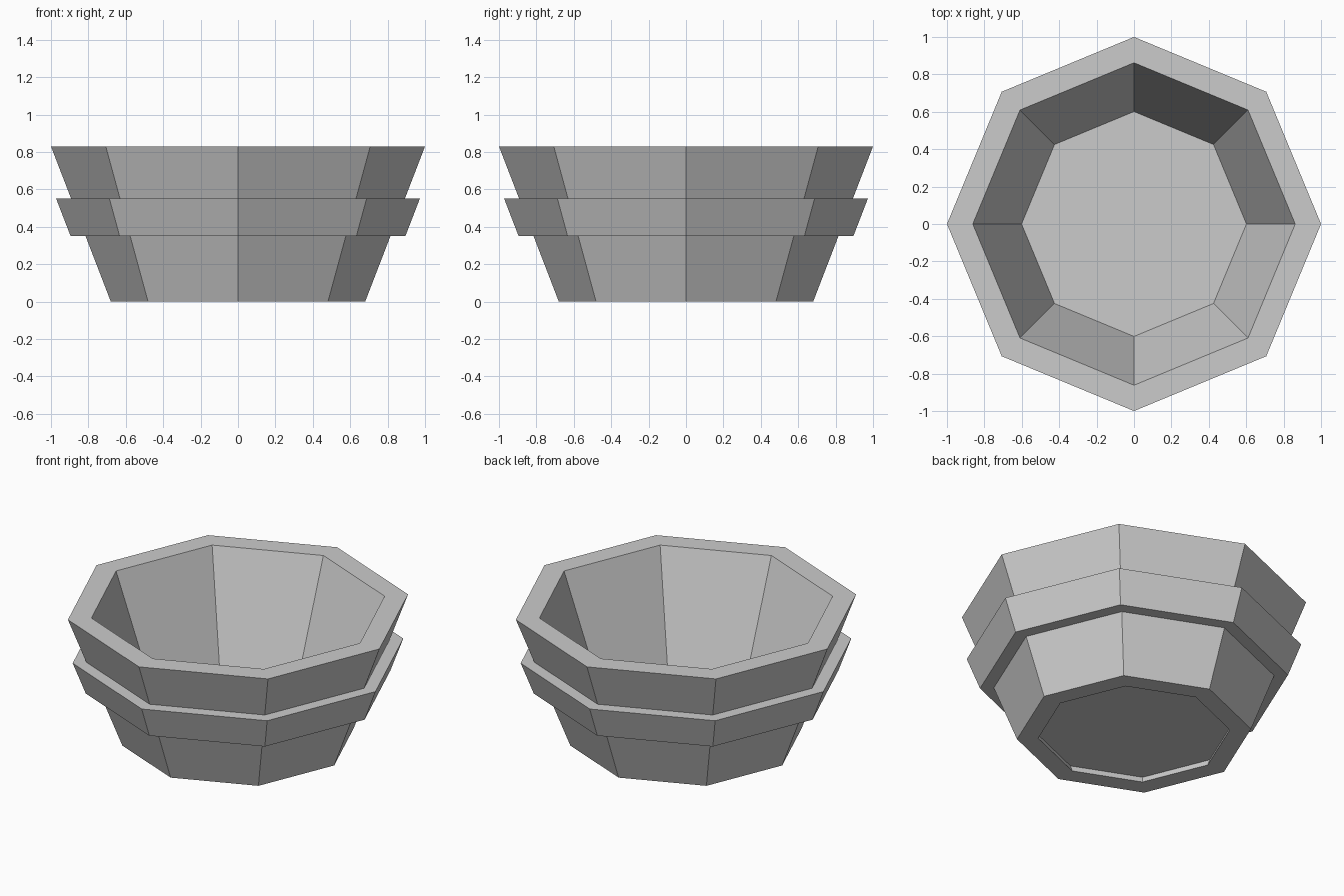
import bpy, bmesh, math

cube = bpy.data.objects.get("Cube")
if cube:
    bpy.data.objects.remove(cube, do_unlink=True)

SIDES = 8
grey = bpy.data.materials.new("plain_grey")
grey.use_nodes = True
colour = (0.6, 0.6, 0.6, 1)
grey.diffuse_color = colour
grey.node_tree.nodes["Principled BSDF"].inputs["Base Color"].default_value = colour


def lathe(name, profile, closed=True):
    """Turn a (radius, height) profile into an octagonal part."""
    bm = bmesh.new()
    rings = []
    for r, z in profile:
        rings.append([bm.verts.new((r * math.cos(a), r * math.sin(a), z))
                      for a in (math.tau * i / SIDES for i in range(SIDES))])
    pairs = list(zip(rings, rings[1:]))
    if closed:
        pairs.append((rings[-1], rings[0]))
    else:
        bm.faces.new(rings[0])
        bm.faces.new(rings[-1])
    for a, b in pairs:
        for i in range(SIDES):
            j = (i + 1) % SIDES
            bm.faces.new((a[i], a[j], b[j], b[i]))
    bmesh.ops.recalc_face_normals(bm, faces=bm.faces)
    mesh = bpy.data.meshes.new(name)
    bm.to_mesh(mesh)
    bm.free()
    mesh.materials.append(grey)
    obj = bpy.data.objects.new(name, mesh)
    bpy.context.collection.objects.link(obj)
    return obj


# Tapered wall, open at the top and bottom, with a stepped band around it
lathe("pot_wall", [(0.68, 0), (0.815, 0.35), (0.895, 0.35), (0.972, 0.55),
                   (0.892, 0.55), (1, 0.83), (0.862, 0.83), (0.557, 0)])

# Floor slab, raised a little above the foot and let into the wall
lathe("pot_floor", [(0.6, 0.04), (0.62, 0.12)], closed=False)
